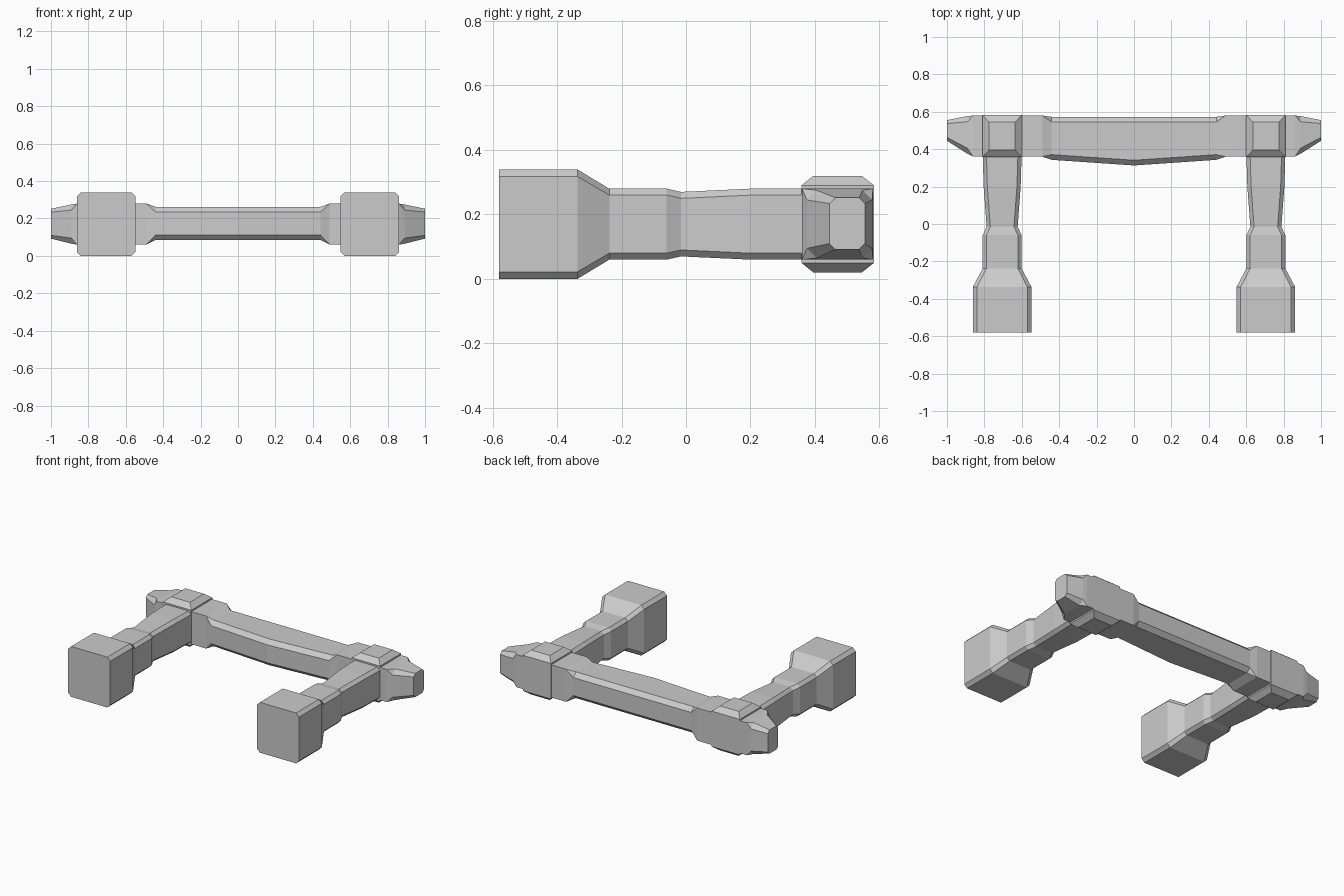
import bpy
import bmesh

if "Cube" in bpy.data.objects:
    bpy.data.objects.remove(bpy.data.objects["Cube"])


def ring(a0, a1, b0, b1, c):
    """Rectangle with chamfered corners, always eight points."""
    return [(a0 + c, b0), (a1 - c, b0), (a1, b0 + c), (a1, b1 - c),
            (a1 - c, b1), (a0 + c, b1), (a0, b1 - c), (a0, b0 + c)]


def loft(name, axis, sections, mirror=False):
    """Skin chamfered sections (position, a0, a1, b0, b1, chamfer) along an axis."""
    place = {'X': lambda t, a, b: (t, a, b),
             'Y': lambda t, a, b: (a, t, b),
             'Z': lambda t, a, b: (a, b, t)}[axis]
    bm = bmesh.new()
    rings = [[bm.verts.new(place(s[0], a, b)) for a, b in ring(*s[1:])]
             for s in sections]
    for r, q in zip(rings, rings[1:]):
        for i in range(8):
            j = (i + 1) % 8
            bm.faces.new((r[i], r[j], q[j], q[i]))
    bm.faces.new(rings[0])
    bm.faces.new(rings[-1])
    bmesh.ops.remove_doubles(bm, verts=bm.verts, dist=0.0005)
    bmesh.ops.recalc_face_normals(bm, faces=bm.faces)
    mesh = bpy.data.meshes.new(name)
    bm.to_mesh(mesh)
    bm.free()
    obj = bpy.data.objects.new(name, mesh)
    bpy.context.collection.objects.link(obj)
    if mirror:
        obj.modifiers.new("Mirror", 'MIRROR').use_axis[0] = True
    return obj


CX = 0.705  # leg centre line

# Legs with block feet: (y, half width, z low, z high, chamfer)
leg = [(-0.58, 0.157, 0.00, 0.34, 0.022),
       (-0.337, 0.157, 0.00, 0.34, 0.022),
       (-0.238, 0.104, 0.06, 0.28, 0.02),
       (-0.06, 0.104, 0.06, 0.28, 0.02),
       (-0.015, 0.083, 0.07, 0.27, 0.02),
       (0.20, 0.099, 0.06, 0.28, 0.02),
       (0.40, 0.105, 0.06, 0.28, 0.02)]
loft("legs", 'Y', [(y, CX - w, CX + w, lo, hi, c) for y, w, lo, hi, c in leg], True)

# Raised caps where the legs meet the crossbar
hub = [(0.02, 0.07, 0.395, 0.545), (0.05, 0.105, 0.358, 0.583),
       (0.29, 0.105, 0.358, 0.583), (0.32, 0.07, 0.395, 0.545)]
loft("joint_caps", 'Z', [(z, CX - w, CX + w, y0, y1, 0) for z, w, y0, y1 in hub], True)

# Crossbar with collars and tapered ends, bowed forward at the middle
half = [(0.44, 0.343, 0.573, 0.085, 0.262, 0.028),
        (0.49, 0.36, 0.58, 0.06, 0.28, 0),
        (0.86, 0.36, 0.58, 0.06, 0.28, 0),
        (0.89, 0.375, 0.577, 0.065, 0.275, 0.03),
        (1.00, 0.445, 0.555, 0.092, 0.252, 0.018)]
left = [(-s[0], *s[1:]) for s in reversed(half)]
loft("crossbar", 'X', left + [(0, 0.313, 0.573, 0.085, 0.262, 0.028)] + half)
